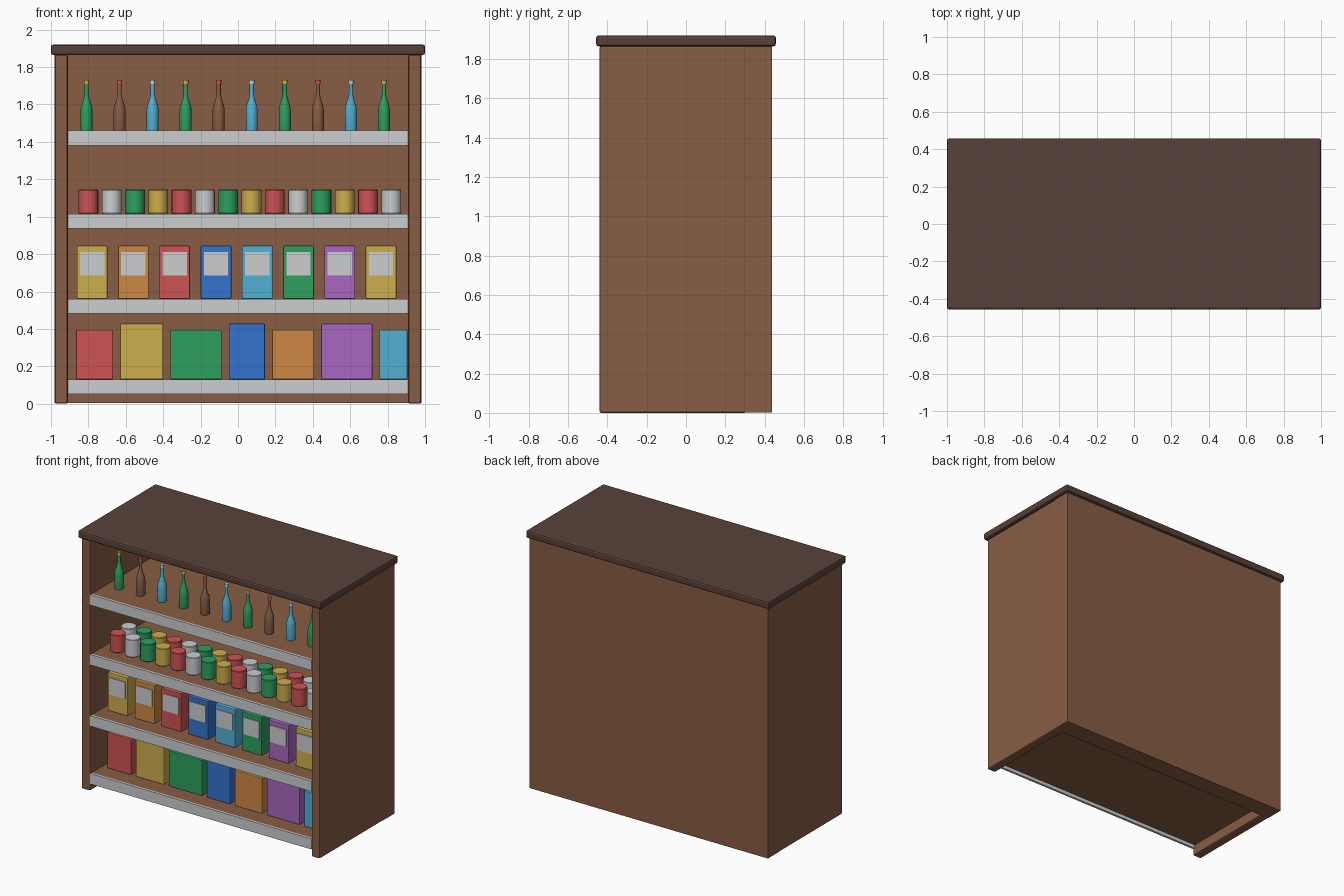
import bpy, bmesh, math

cube = bpy.data.objects.get("Cube")
if cube:
    bpy.data.objects.remove(cube, do_unlink=True)


def linear(v):
    v /= 255
    return v / 12.92 if v <= 0.04045 else ((v + 0.055) / 1.055) ** 2.4


def material(name, *rgb):
    col = [linear(v) for v in rgb] + [1.0]
    m = bpy.data.materials.new(name)
    m.use_nodes = True
    m.diffuse_color = col
    m.node_tree.nodes["Principled BSDF"].inputs["Base Color"].default_value = col
    return m


MAT = {n: material(n, *c) for n, c in {
    "wood": (135, 93, 67), "dark_wood": (88, 65, 58), "white": (203, 205, 207),
    "red": (206, 83, 85), "green": (46, 160, 95), "yellow": (205, 174, 77),
    "blue": (52, 116, 207), "cyan": (82, 177, 212), "orange": (206, 136, 68),
    "purple": (169, 103, 193)}.items()}


def finish(name, bm, mats, smooth=False):
    bmesh.ops.recalc_face_normals(bm, faces=bm.faces)
    me = bpy.data.meshes.new(name)
    bm.to_mesh(me)
    bm.free()
    for m in mats:
        me.materials.append(MAT[m])
    ob = bpy.data.objects.new(name, me)
    bpy.context.collection.objects.link(ob)
    if smooth:
        bpy.ops.object.select_all(action='DESELECT')
        ob.select_set(True)
        bpy.context.view_layer.objects.active = ob
        bpy.ops.object.shade_smooth_by_angle(angle=math.radians(35))
    return ob


def box(name, x, y, z, mat, bevel=0.0):
    """Box from (min, max) pairs, with an optional chamfer."""
    bm = bmesh.new()
    bmesh.ops.create_cube(bm, size=1)
    for v in bm.verts:
        v.co = [r[0] if c < 0 else r[1] for c, r in zip(v.co, (x, y, z))]
    ob = finish(name, bm, [mat])
    if bevel:
        mod = ob.modifiers.new("Bevel", 'BEVEL')
        mod.width = bevel
        mod.segments = 2
    return ob


def lathe(name, profile, at, mats, split=None, sides=20):
    """Revolve (radius, height) points; faces above split take the second colour."""
    bm = bmesh.new()
    rings = []
    for r, h in profile:
        rings.append([bm.verts.new((at[0] + r * math.cos(a), at[1] + r * math.sin(a), at[2] + h))
                      for a in (2 * math.pi * i / sides for i in range(sides))])
    bm.faces.new(rings[0])
    bm.faces.new(rings[-1])
    for lo, hi in zip(rings, rings[1:]):
        for i in range(sides):
            j = (i + 1) % sides
            bm.faces.new((lo[i], lo[j], hi[j], hi[i]))
    if split is not None:
        for f in bm.faces:
            f.material_index = int(f.calc_center_median().z - at[2] > split)
    return finish(name, bm, mats, smooth=True)


# Cabinet
INNER, OUTER, FRONT, BACK = 0.91, 0.98, -0.44, 0.30
box("top_board", (-1, 1), (-0.457, 0.457), (1.865, 1.92), "dark_wood", 0.012)
box("back_panel", (-OUTER, OUTER), (BACK, 0.437), (0.003, 1.866), "wood")
for side, name in ((1, "left_side"), (-1, "right_side")):
    xs = sorted((side * INNER, side * OUTER))
    box(name, xs, (FRONT, BACK + 0.005), (0, 1.866), "wood", 0.01)

# Shelves with price rails
SHELVES = (0.13, 0.56, 1.015, 1.46)
for i, top in enumerate(SHELVES, 1):
    box(f"shelf_{i}", (-INNER, INNER), (-0.425, BACK), (top - 0.052, top - 0.001), "wood")
    box(f"price_rail_{i}", (-INNER, INNER), (-0.437, -0.42), (top - 0.078, top), "white")

# Large cartons on the bottom shelf: width and colour, alternating heights
x = -0.865
cartons = ((0.197, "red"), (0.23, "yellow"), (0.275, "green"), (0.193, "blue"),
           (0.225, "orange"), (0.273, "purple"), (0.15, "cyan"))
for i, (w, col) in enumerate(cartons):
    height = 0.298 if i % 2 else 0.265
    box(f"carton_{i + 1}", (x, x + w), (-0.30, -0.06), (SHELVES[0], SHELVES[0] + height), col, 0.005)
    x += w + 0.038

# Packets with front labels
packets = ("yellow", "orange", "red", "blue", "cyan", "green", "purple", "yellow")
for i, col in enumerate(packets):
    x, z = -0.78 + 0.2207 * i, SHELVES[1]
    box(f"packet_{i + 1}", (x - 0.082, x + 0.082), (-0.30, -0.15), (z, z + 0.285), col, 0.005)
    box(f"packet_label_{i + 1}", (x - 0.065, x + 0.065), (-0.306, -0.299),
        (z + 0.125, z + 0.25), "white")

# Two rows of cans, colours shifted by one in the rear row
can_colours = ("red", "white", "green", "yellow")
can = ((0.05, 0), (0.053, 0.004), (0.053, 0.126), (0.05, 0.13))
for row, y in enumerate((-0.27, -0.14)):
    for i in range(14):
        lathe(f"can_{row + 1}_{i + 1}", can, (-0.80 + 0.1246 * i, y, SHELVES[2]),
              [can_colours[(i + row) % 4]])

# Bottles with coloured caps
bottle = ((0.031, 0), (0.032, 0.005), (0.032, 0.11), (0.028, 0.135), (0.016, 0.17),
          (0.011, 0.195), (0.011, 0.25), (0.014, 0.25), (0.014, 0.27))
glass = (("green", "yellow"), ("wood", "red"), ("cyan", "white"))
for i in range(10):
    lathe(f"bottle_{i + 1}", bottle, (-0.81 + 0.1767 * i, -0.24, SHELVES[3]),
          glass[i % 3], split=0.245)
